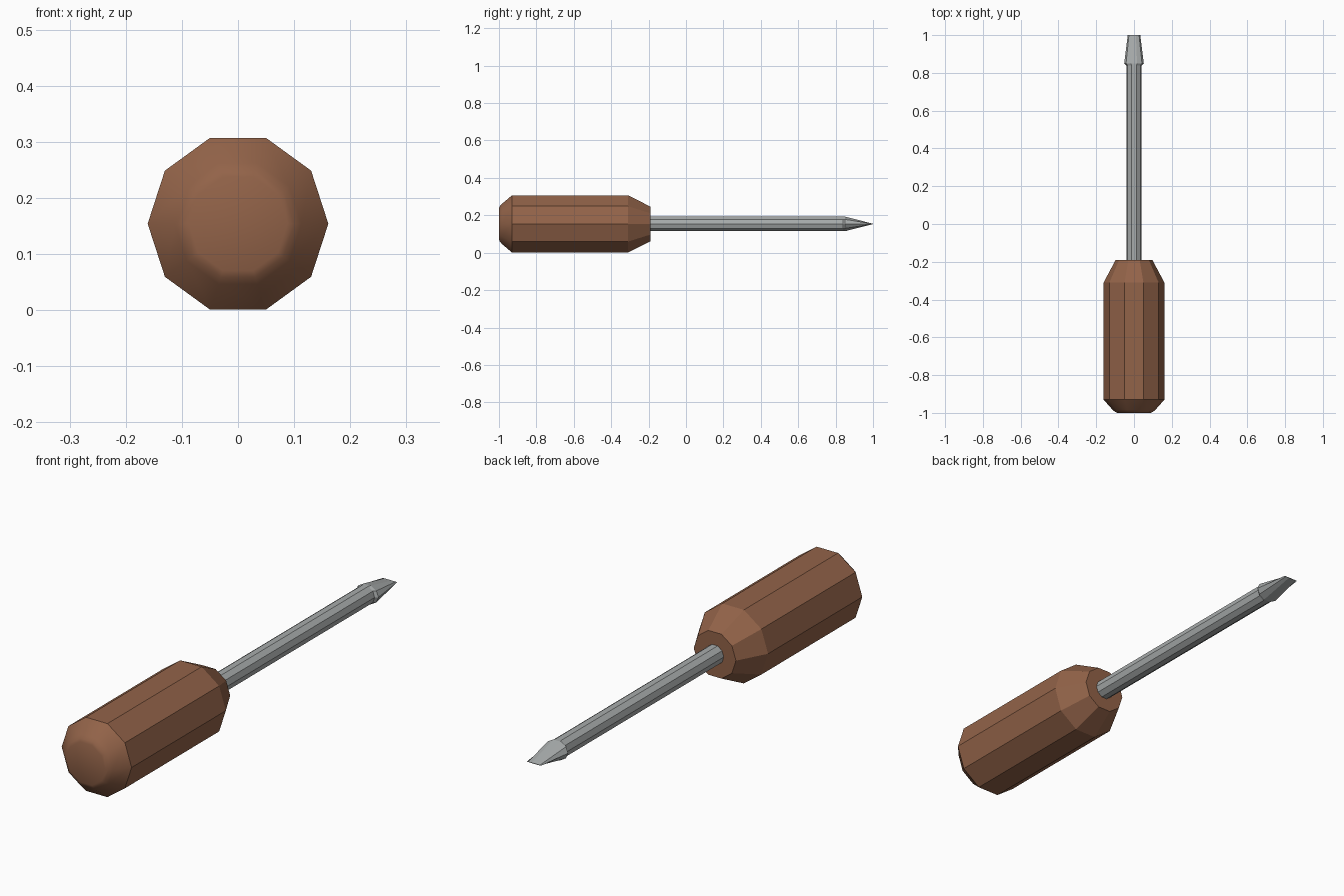
import bpy, bmesh, math

if "Cube" in bpy.data.objects:
    bpy.data.objects.remove(bpy.data.objects["Cube"])

SIDES = 10
AXIS_Z = 0.154


def material(name, colour):
    m = bpy.data.materials.new(name)
    m.diffuse_color = (*colour, 1)
    m.use_nodes = True
    m.node_tree.nodes["Principled BSDF"].inputs["Base Color"].default_value = m.diffuse_color
    return m


def loft(name, rings, mat, smooth_rule):
    """Ten-sided rings (y, half width, half height radius) joined along y."""
    bm = bmesh.new()
    loops = []
    for y, rx, rz in rings:
        loops.append([bm.verts.new((rx * math.cos(2 * math.pi * i / SIDES), y,
                                    AXIS_Z + rz * math.sin(2 * math.pi * i / SIDES)))
                      for i in range(SIDES)])
    for a, b in zip(loops, loops[1:]):
        for i in range(SIDES):
            j = (i + 1) % SIDES
            bm.faces.new((a[i], a[j], b[j], b[i]))
    bm.faces.new(loops[0])
    bm.faces.new(loops[-1])
    bmesh.ops.recalc_face_normals(bm, faces=bm.faces)
    for f in bm.faces:
        f.smooth = smooth_rule(f.calc_center_median().y)
    me = bpy.data.meshes.new(name)
    bm.to_mesh(me)
    bm.free()
    me.materials.append(mat)
    ob = bpy.data.objects.new(name, me)
    bpy.context.collection.objects.link(ob)
    return ob


brown = material("brown wood", (0.29, 0.125, 0.066))
steel = material("grey steel", (0.39, 0.41, 0.41))

# Handle: faceted barrel, rounded butt end, tapered front
profile = [(-1.0, 0.088), (-0.995, 0.100), (-0.984, 0.113), (-0.93, 0.161),
           (-0.31, 0.161), (-0.19, 0.097)]
loft("handle", [(y, r, r) for y, r in profile], brown, lambda y: y < -0.94)

# Shaft
loft("shaft", [(-0.25, 0.041, 0.041), (0.845, 0.041, 0.041)], steel, lambda y: False)

# Flat blade: flares sideways, then narrows to a thin edge
loft("blade_tip", [(0.84, 0.041, 0.041), (0.85, 0.052, 0.041), (1.0, 0.033, 0.001)],
     steel, lambda y: False)
